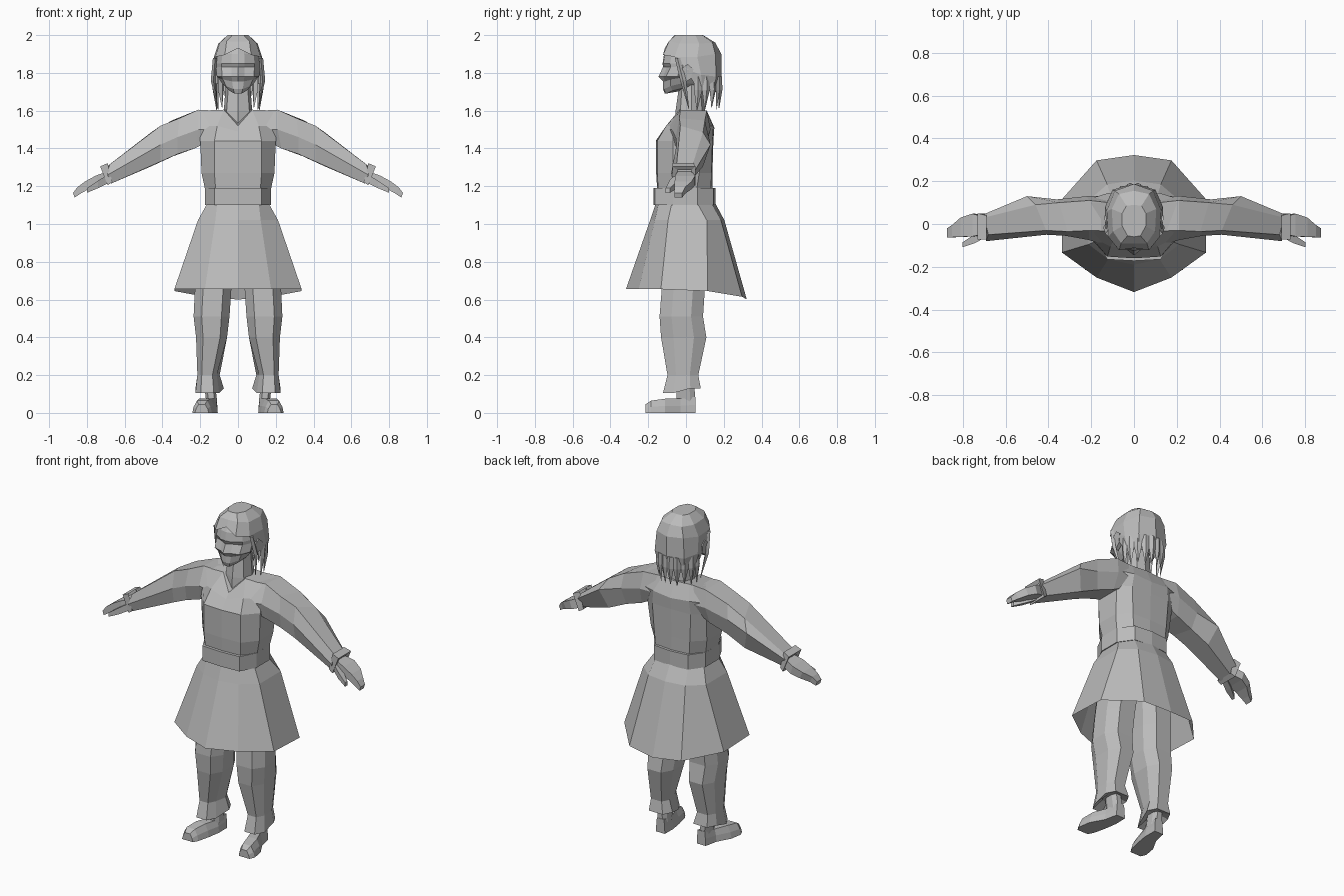
import bpy, bmesh, math, random
from mathutils import Vector

random.seed(4)
grey = bpy.data.materials.new("plain_grey")
grey.diffuse_color = (0.5, 0.5, 0.5, 1)


def loft(name, rings, closed=True, cap_start=False, cap_end=False):
    """Skin a list of point rings and mirror the result across x = 0."""
    bm = bmesh.new()
    rows = [[bm.verts.new(p) for p in ring] for ring in rings]
    n = len(rows[0])
    for a, b in zip(rows, rows[1:]):
        for i in range(n if closed else n - 1):
            j = (i + 1) % n
            bm.faces.new((a[i], a[j], b[j], b[i]))
    if cap_start:
        bm.faces.new(rows[0])
    if cap_end:
        bm.faces.new(rows[-1])
    bmesh.ops.recalc_face_normals(bm, faces=bm.faces)
    # open strips are turned to face away from the body axis
    if not closed:
        c = sum((v.co for v in bm.verts), Vector()) / len(bm.verts)
        c.x = 0
        if sum((f.calc_center_median() - c).dot(f.normal) * f.calc_area() for f in bm.faces) < 0:
            bmesh.ops.reverse_faces(bm, faces=bm.faces)
    me = bpy.data.meshes.new(name)
    bm.to_mesh(me)
    bm.free()
    me.materials.append(grey)
    ob = bpy.data.objects.new(name, me)
    bpy.context.collection.objects.link(ob)
    mod = ob.modifiers.new("mirror", 'MIRROR')
    mod.merge_threshold = 0.0005
    return ob


def at(z, *xy):
    """Flat half ring at height z."""
    return [(x, y, z) for x, y in xy]


def box_ring(x, y0, y1, z0, z1, lean=0.0):
    return [(x, y0, z0), (x, y1, z0), (x + lean, y1, z1), (x + lean, y0, z1)]


# Tunic body with V neckline
loft("tunic", [
    at(1.14, (0, -.15), (.115, -.145), (.165, -.06), (.165, .05), (.11, .13), (0, .14)),
    at(1.27, (0, -.158), (.125, -.152), (.193, -.07), (.19, .07), (.12, .135), (0, .14)),
    at(1.44, (0, -.16), (.125, -.152), (.2, -.07), (.2, .09), (.13, .14), (0, .145)),
    [(0, -.115, 1.49), (.11, -.105, 1.52), (.2, -.06, 1.52), (.2, .12, 1.52), (.12, .145, 1.52), (0, .15, 1.51)],
    [(0, -.09, 1.52), (.075, -.035, 1.605), (.2, -.03, 1.6), (.2, .1, 1.6), (.09, .1, 1.6), (0, .11, 1.6)],
], closed=False, cap_end=True)

# Belt
belt = ((0, -.172), (.125, -.165), (.175, -.07), (.175, .06), (.115, .145), (0, .157))
inner = [(x * .9, y * .9) for x, y in belt]
loft("belt", [at(1.105, *inner), at(1.1, *belt), at(1.19, *belt), at(1.19, *inner)], closed=False)

# Flared skirt, longer at the back
loft("skirt", [
    at(1.11, (0, -.16), (.11, -.145), (.162, -.075), (.162, .06), (.11, .135), (0, .155)),
    at(1.02, (0, -.19), (.12, -.165), (.212, -.095), (.212, .11), (.125, .185), (0, .203)),
    [(0, -.318, .655), (.175, -.25, .655), (.337, -.133, .655),
     (.337, .115, .645), (.175, .297, .615), (0, .322, .6)],
], closed=False)

# Sleeves: top front, top back, back, bottom back, bottom front, front
loft("sleeve", [
    [(.12, -.03, 1.6), (.12, .1, 1.6), (.15, .13, 1.5), (.19, .1, 1.42), (.19, -.06, 1.42), (.13, -.1, 1.5)],
    [(.21, -.03, 1.605), (.21, .11, 1.6), (.22, .13, 1.5), (.23, .1, 1.4), (.23, -.045, 1.4), (.21, -.075, 1.5)],
    [(.31, -.035, 1.56), (.35, .1, 1.548), (.36, .115, 1.46), (.34, .09, 1.36), (.32, -.04, 1.37), (.32, -.055, 1.46)],
    [(.41, -.03, 1.52), (.46, .09, 1.485), (.5, .13, 1.42), (.46, .09, 1.305), (.41, -.035, 1.33), (.41, -.05, 1.42)],
    [(.68, -.05, 1.315), (.7, .03, 1.3), (.715, .04, 1.27), (.69, .02, 1.22), (.67, -.055, 1.215), (.69, -.08, 1.26)],
], cap_end=True)

# Cuffs
loft("cuff", [
    box_ring(.665, -.072, .04, 1.222, 1.322, .025),
    box_ring(.69, -.072, .05, 1.205, 1.305, .04),
    box_ring(.69, -.045, .03, 1.225, 1.285, .025),
])

# Hands and thumbs
loft("hand", [
    box_ring(.68, -.045, .03, 1.225, 1.28, .01),
    box_ring(.74, -.058, .048, 1.205, 1.255, .015),
    box_ring(.79, -.06, .03, 1.185, 1.225, .02),
    box_ring(.835, -.062, -.005, 1.16, 1.195, .015),
    box_ring(.865, -.062, -.02, 1.14, 1.165, .008),
], cap_start=True, cap_end=True)
loft("thumb", [
    box_ring(.69, -.06, -.02, 1.215, 1.26),
    box_ring(.74, -.088, -.045, 1.19, 1.23),
    box_ring(.8, -.108, -.085, 1.165, 1.19),
], cap_start=True, cap_end=True)


# Trousers: octagonal rings
def leg_ring(z, x0, x1, y0, y1, back_drop=0.0, splay=0.0):
    cx, cy, rx, ry = (x0 + x1) / 2, (y0 + y1) / 2, (x1 - x0) / 2, (y1 - y0) / 2
    pts = []
    for u, v in ((-.55, -1), (.55, -1), (1, -.45), (1, .45), (.55, 1), (-.55, 1), (-1, .45), (-1, -.45)):
        pts.append((cx + u * rx - (splay if u < 0 < v else 0), cy + v * ry, z + (back_drop if v > 0 else 0)))
    return pts


loft("trouser_leg", [
    leg_ring(.98, .005, .19, -.12, .13),
    leg_ring(.66, .035, .228, -.128, .1),
    leg_ring(.51, .045, .235, -.14, .09),
    leg_ring(.4, .058, .222, -.132, .108),
    leg_ring(.2, .112, .215, -.098, .065, splay=.015),
    leg_ring(.105, .1, .225, -.122, .078, back_drop=.025, splay=.025),
    leg_ring(.14, .13, .195, -.06, .045),
], cap_end=True)


# Shoes and ankles, turned slightly outward
def shoe_ring(y, x0, x1, h, inset):
    return [(x0, y, 0), (x1, y, 0), (x1 - inset * .3, y, h * .5), (x1 - inset, y, h), (x0 + inset, y, h), (x0 + inset * .3, y, h * .5)]


loft("shoe", [
    shoe_ring(.05, .108, .168, .085, .006),
    shoe_ring(-.03, .107, .185, .075, .012),
    shoe_ring(-.11, .12, .23, .075, .025),
    shoe_ring(-.185, .138, .242, .065, .025),
    shoe_ring(-.215, .155, .228, .045, .02),
], cap_start=True, cap_end=True)
loft("ankle", [leg_ring(.06, .11, .168, -.05, .047), leg_ring(.22, .13, .19, -.05, .045)])

# Neck
loft("neck", [
    at(1.5, (0, -.06), (.06, -.035), (.075, .03), (.05, .09), (0, .105)),
    at(1.6, (0, -.055), (.06, -.03), (.075, .03), (.05, .085), (0, .1)),
    at(1.74, (0, -.035), (.05, -.02), (.065, .03), (.045, .075), (0, .09)),
], closed=False)


# Head
def face_ring(z, yf, w, yb, brow=.015, lift=0.0):
    return [(0, yf, z), (w * .3, yf + brow, z), (w * .75, yf + .04, z + lift * .5),
            (w, yf + .1, z + lift), (w * .75, yb - .03, z + lift), (0, yb, z + lift)]


loft("head", [
    face_ring(1.69, -.112, .06, .06, .004, .03),
    face_ring(1.715, -.122, .085, .09, .006, .03),
    face_ring(1.755, -.122, .105, .13, .01, .02),
    face_ring(1.78, -.146, .112, .15, .026),
    face_ring(1.83, -.122, .116, .16, .02),
    face_ring(1.85, -.124, .117, .17, .004),
    face_ring(1.9, -.116, .11, .17, .006),
    face_ring(1.95, -.09, .085, .13),
], closed=False, cap_start=True, cap_end=True)

# Ears
loft("ear", [
    [(.105, -.03, 1.82), (.105, .0, 1.84), (.105, .03, 1.82), (.105, .02, 1.77), (.105, -.01, 1.74)],
    [(.132, -.02, 1.825), (.136, .01, 1.845), (.138, .04, 1.82), (.13, .025, 1.77), (.122, -.01, 1.745)],
], cap_end=True)

# Hair cap with centre parting
loft("hair_cap", [
    at(2.0, (0, -.06), (.03, -.055), (.055, -.01), (.055, .05), (.035, .085), (0, .09)),
    [(0, -.092, 1.965), (.06, -.09, 1.968), (.098, -.035, 1.955), (.104, .07, 1.955), (.07, .14, 1.96), (0, .155, 1.96)],
    [(0, -.112, 1.93), (.07, -.122, 1.895), (.12, -.06, 1.885), (.127, .06, 1.885), (.09, .155, 1.9), (0, .187, 1.9)],
], closed=False, cap_start=True)
loft("hair_back", [
    [(.12, -.06, 1.885), (.127, .06, 1.885), (.09, .155, 1.9), (0, .187, 1.9)],
    [(.134, .0, 1.82), (.135, .08, 1.79), (.1, .16, 1.78), (0, .188, 1.78)],
    [(.124, .045, 1.74), (.124, .085, 1.73), (.09, .15, 1.72), (0, .178, 1.72)],
], closed=False)


# Pointed hair locks round the back and sides
def lock(name, top, mid, tip, along, w):
    t = Vector(along).normalized()
    out = Vector((t.y, -t.x, 0))

    def ring(p, s):
        p = Vector(p)
        return [p - t * w * s, p + out * .012 * s, p + t * w * s, p - out * .012 * s]
    loft(name, [ring(top, .9), ring(mid, 1), ring(tip, .08)], cap_start=True, cap_end=True)


for k, deg in enumerate((9, 28, 48, 68, 88)):
    a = math.radians(deg)
    x, y = .122 * math.sin(a), .06 + .122 * math.cos(a)
    tip_z = 1.6 + random.uniform(0, .04)
    lock(f"hair_lock_{k}", (x, y, 1.78), (x, y, 1.71), (x * .93, y - .006, tip_z),
         (.122 * math.cos(a), -.122 * math.sin(a), 0), .022)
lock("side_lock", (.122, -.045, 1.88), (.132, -.015, 1.76), (.108, .015, 1.61), (.1, 1, 0), .016)
